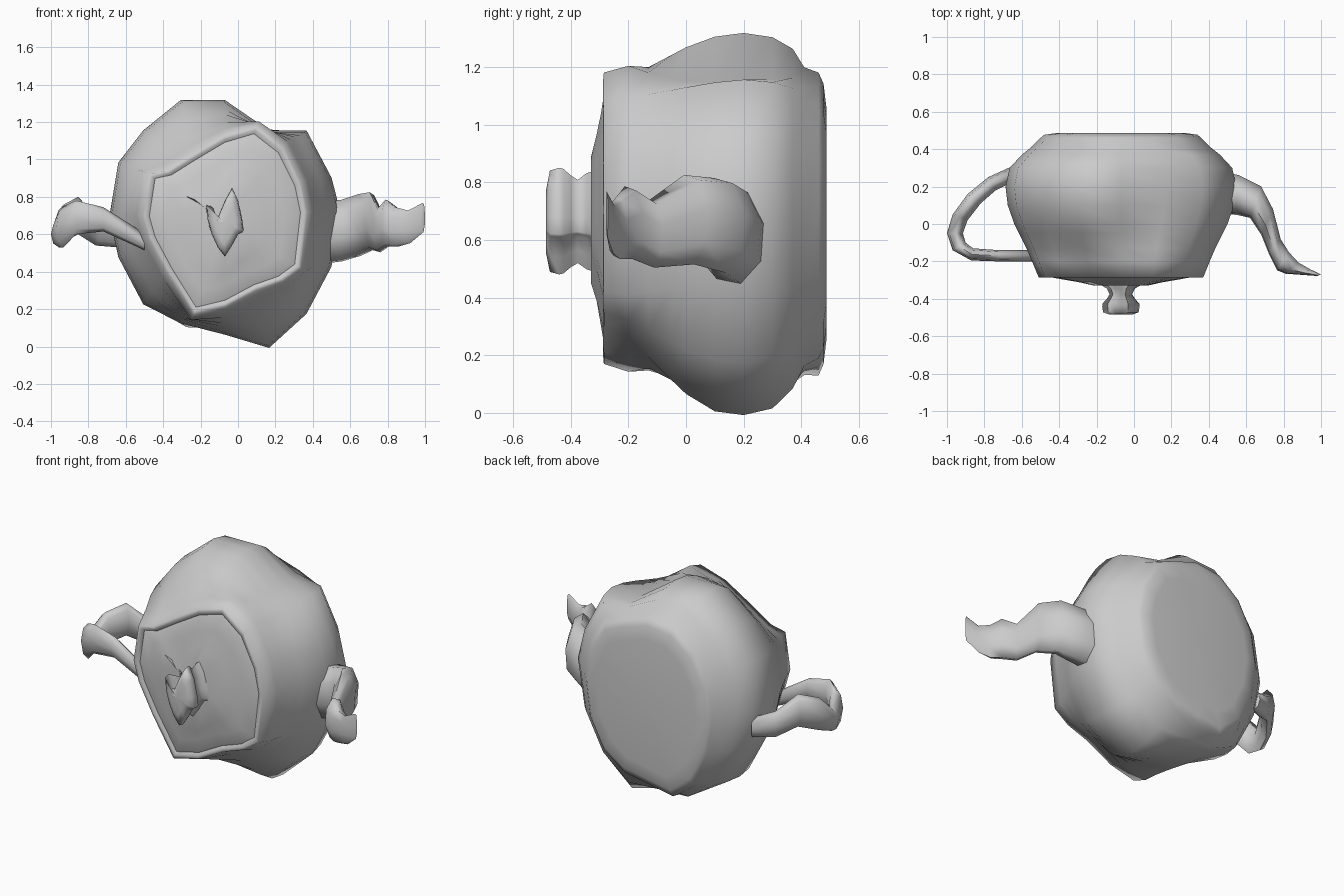
import bpy, bmesh
from math import cos, sin, pi, radians

CX, CZ, N = -0.07, 0.66, 16

# crumpled heights around the 16-sided outline, at rim, belly, base and knob
RIM = [(z - CZ) / 0.44 for z in (.72, .88, 1.07, 1.18, 1.13, 1.03, .94, .92,
                                 .70, .58, .40, .17, .21, .30, .35, .42)]
BELLY = [(z - CZ) / 0.61 for z in (.72, .90, 1.15, 1.15, 1.31, 1.31, 1.15, .98,
                                   .70, .48, .23, .13, .07, .00, .18, .43)]
BASE = [(z - CZ) / 0.43 for z in (.70, .89, 1.07, 1.13, 1.18, 1.16, 1.05, .88,
                                  .68, .46, .25, .13, .16, .19, .29, .47)]
KNOB = [-.4, .2, 1.2, 1.9, 1.2, .3, .2, .8, 1.0, .2, -.6, -1.3, -1.8, -1.2, -.6, -.5]


def ring(y, r, shape_a, shape_b, t, h=1.0):
    return [(CX + r * cos(2 * pi * k / N), y,
             CZ + r * h * (shape_a[k] * (1 - t) + shape_b[k] * t)) for k in range(N)]


def loft(name, rings, cap_start=True, cap_end=True, angle=75):
    bm = bmesh.new()
    rows = [[bm.verts.new(p) for p in r] for r in rings]
    n = len(rows[0])
    for a, b in zip(rows, rows[1:]):
        for k in range(n):
            bm.faces.new((a[k], a[(k + 1) % n], b[(k + 1) % n], b[k]))
    for row, wanted in ((rows[0], cap_start), (rows[-1], cap_end)):
        if wanted:
            mid = bm.verts.new([sum(v.co[i] for v in row) / n for i in range(3)])
            for k in range(n):
                bm.faces.new((row[k], row[(k + 1) % n], mid))
    bmesh.ops.recalc_face_normals(bm, faces=bm.faces)
    mesh = bpy.data.meshes.new(name)
    bm.to_mesh(mesh)
    bm.free()
    ob = bpy.data.objects.new(name, mesh)
    bpy.context.collection.objects.link(ob)
    bpy.ops.object.select_all(action='DESELECT')
    ob.select_set(True)
    bpy.context.view_layer.objects.active = ob
    bpy.ops.object.shade_smooth_by_angle(angle=radians(angle))
    return ob


def tube(name, sections, sides=8, phase=0.0):
    # each section: outer xy, inner xy, centre height, half height
    rings = []
    for ax, ay, bx, by, zc, zh in sections:
        r = []
        for k in range(sides):
            a = 2 * pi * k / sides + phase
            c = cos(a) / 2
            r.append(((ax + bx) / 2 + (ax - bx) * c,
                      (ay + by) / 2 + (ay - by) * c, zc + zh * sin(a)))
        rings.append(r)
    return loft(name, rings)


# pot body: rim at the front, belly, then the rounder base at the back
front = [(-.272, .40, 0, 1), (-.287, .42, 0, 1), (-.285, .44, 0, 1), (-.20, .475, .1, 1),
         (-.13, .505, .4, 1), (-.05, .545, .7, 1), (0, .57, .85, 1), (.10, .605, 1, 1),
         (.20, .617, 1, 1)]
back = [(.30, .595, .1, 1), (.37, .53, .5, 1), (.41, .48, .8, .95), (.46, .43, 1, 1),
        (.477, .41, 1, .97), (.487, .34, 1, .97)]
loft("pot_body", [ring(y, r, RIM, BELLY, t, h) for y, r, t, h in front]
     + [ring(y, r, BELLY, BASE, t, h) for y, r, t, h in back], cap_start=False)

# lid dome set just inside the rim
lid = [(-.272, .41, 0), (-.282, .39, 0), (-.295, .32, 0), (-.31, .23, .2), (-.33, .14, .6)]
loft("lid", [ring(y, r, RIM, KNOB, t) for y, r, t in lid], cap_start=False)

# lid knob
knob = [(-.325, .11, .85), (-.345, .075, 1.2), (-.375, .06, 1.3), (-.40, .075, 1.15),
        (-.425, .098, 1), (-.44, .10, 1), (-.472, .095, 1), (-.485, .06, 1)]
loft("lid_knob", [ring(y, r, KNOB, KNOB, 0, h) for y, r, h in knob])

# handle loop
tube("handle", [
    (-.50, -.20, -.50, -.14, .56, .045), (-.72, -.20, -.72, -.14, .68, .065),
    (-.87, -.195, -.86, -.13, .69, .09), (-.97, -.14, -.90, -.10, .64, .11),
    (-1.0, -.05, -.915, -.05, .60, .07), (-.97, .05, -.89, .02, .66, .10),
    (-.89, .16, -.82, .11, .70, .10), (-.78, .25, -.74, .18, .62, .08),
    (-.66, .305, -.62, .24, .59, .06)])

# curved spout
tube("spout", [
    (.48, .28, .48, .05, .61, .17), (.56, .265, .55, .045, .62, .17),
    (.68, .205, .62, .03, .65, .17), (.745, .08, .68, -.06, .67, .16),
    (.785, -.08, .72, -.16, .62, .12), (.83, -.15, .765, -.25, .66, .13),
    (.88, -.205, .81, -.267, .64, .11), (.94, -.24, .89, -.272, .64, .09),
    (1.0, -.27, .98, -.278, .69, .08)], phase=0.25)
